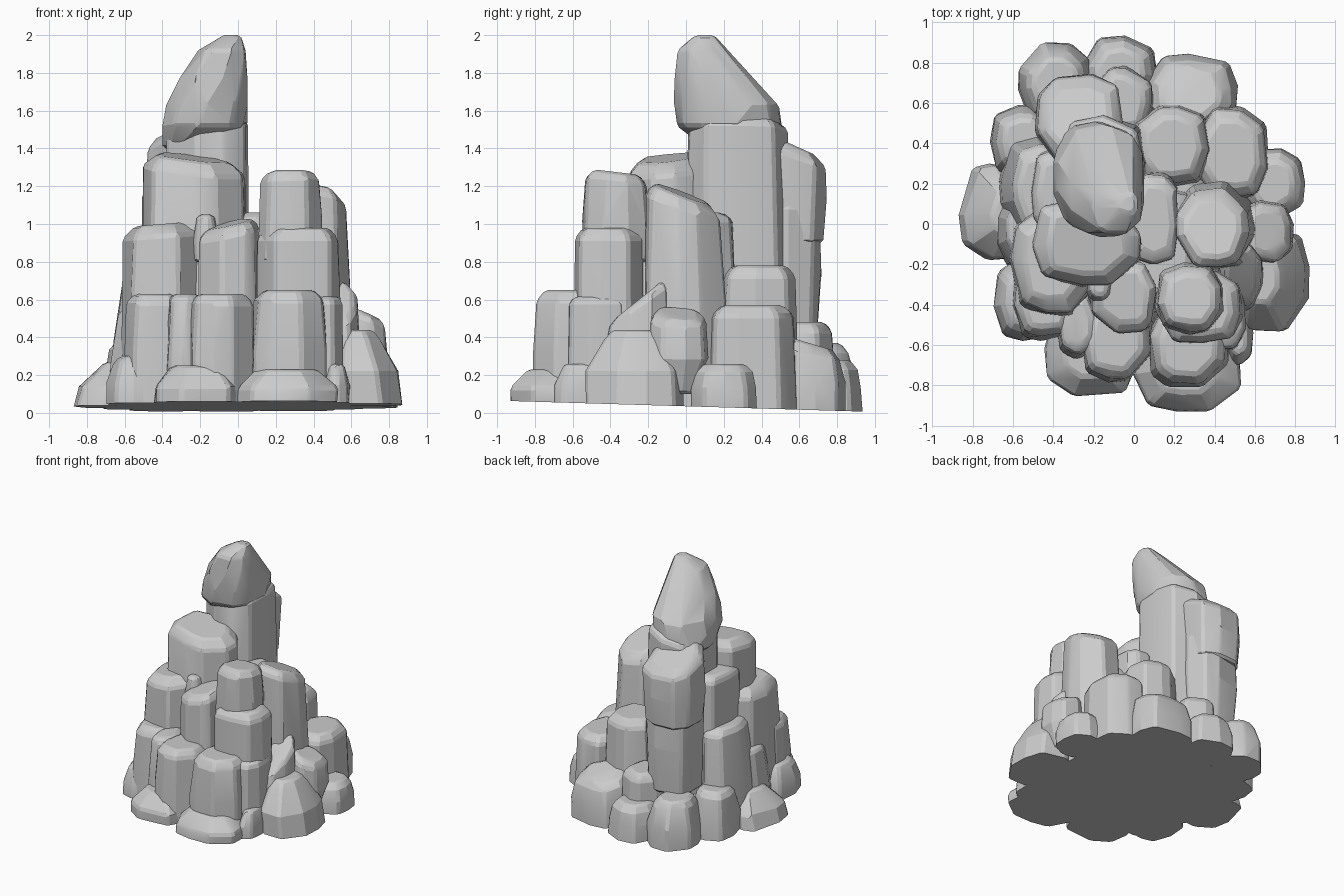
import bpy
import bmesh
import math
import random
from mathutils import Vector

random.seed(11)
cube = bpy.data.objects.get("Cube")
if cube:
    bpy.data.objects.remove(cube, do_unlink=True)

stone = bpy.data.materials.new("pale grey stone")
stone.use_nodes = True
GREY = (0.6, 0.6, 0.6, 1)
stone.diffuse_color = GREY
stone.node_tree.nodes["Principled BSDF"].inputs["Base Color"].default_value = GREY


def ground(y):
    """Height of the slightly tilted underside."""
    return max(0.0, 0.035 - 0.03 * y)


def outline(sides=9, power=3.1):
    """Irregular rounded-box outline that fills the square from -1 to 1."""
    turn = random.uniform(0, math.tau)
    pts = []
    for i in range(sides):
        a = turn + math.tau * (i + random.uniform(-0.28, 0.28)) / sides
        c, s = math.cos(a), math.sin(a)
        r = (abs(c) ** power + abs(s) ** power) ** (-1 / power)
        pts.append((r * c, r * s))
    for_axis = []
    for values in zip(*pts):
        low, high = min(values), max(values)
        for_axis.append([2 * (v - low) / (high - low) - 1 for v in values])
    return list(zip(*for_axis))


def hull_object(name, points):
    """Convex stone around the points, with worn edges."""
    bm = bmesh.new()
    for p in points:
        bm.verts.new(p)
    bmesh.ops.convex_hull(bm, input=bm.verts[:])
    loose = [v for v in bm.verts if not v.link_faces]
    bmesh.ops.delete(bm, geom=loose, context='VERTS')
    bmesh.ops.dissolve_limit(bm, angle_limit=0.07, verts=bm.verts[:], edges=bm.edges[:])
    worn = [e for e in bm.edges if len(e.link_faces) == 2
            and e.calc_face_angle(0) > 0.55
            and any(v.co.z > ground(v.co.y) + 0.01 for v in e.verts)]
    bmesh.ops.bevel(bm, geom=worn, offset=0.016, segments=1, profile=0.5,
                    affect='EDGES', clamp_overlap=True)
    bmesh.ops.recalc_face_normals(bm, faces=bm.faces[:])
    mesh = bpy.data.meshes.new(name)
    bm.to_mesh(mesh)
    bm.free()
    mesh.materials.append(stone)
    obj = bpy.data.objects.new(name, mesh)
    bpy.context.collection.objects.link(obj)
    bpy.ops.object.select_all(action='DESELECT')
    obj.select_set(True)
    bpy.context.view_layer.objects.active = obj
    bpy.ops.object.shade_smooth_by_angle(angle=math.radians(18))


def rock(name, x, y, rx, ry, top, bottom=None, taper=0.93, slope=(0, 0), lean=(0, 0), foot=0.9):
    """Blocky boulder; without a bottom height it stands on the ground."""
    shape = outline()
    base = ground(y) if bottom is None else bottom
    height = top - base
    round_off = min(0.28 * min(rx, ry), 0.35 * height)
    levels = [(0, 1 if bottom is None else foot), (0.45, 1.0),
              (1 - round_off / height, taper), (1, taper * 0.74)]
    points = []
    for t, size in levels:
        for u, v in shape:
            wobble = 1 if t == 0 else random.uniform(0.94, 1.03)
            px = u * rx * size * wobble
            py = v * ry * size * wobble
            pz = base + t * height + t * t * (slope[0] * px + slope[1] * py)
            px += x + lean[0] * t
            py += y + lean[1] * t
            if t == 0 and bottom is None:
                pz = ground(py)
            points.append(Vector((px, py, pz)))
    hull_object(name, points)


# Filling between the stones
rock("inner_base", 0, 0, 0.6, 0.66, 0.32)
rock("inner_middle", 0, -0.02, 0.5, 0.5, 0.52)
rock("inner_core", 0, -0.11, 0.42, 0.32, 0.92)

# Spire: leaning cap stone on two tall columns
cap_rings = [(1.40, -0.27, 0.30, 0.13, 0.19), (1.52, -0.175, 0.23, 0.225, 0.28),
             (1.63, -0.165, 0.215, 0.215, 0.28), (1.77, -0.13, 0.135, 0.18, 0.195),
             (1.92, -0.085, 0.085, 0.125, 0.13), (2.0, -0.03, 0.10, 0.045, 0.05)]
hull_object("spire_cap", [Vector((cx + u * rx, cy + v * ry, z))
                          for z, cx, cy, rx, ry in cap_rings for u, v in outline(10, 2.4)])
rock("spire_column", -0.16, 0.27, 0.225, 0.28, 1.56, taper=0.96, slope=(0.2, 0))
rock("back_column_head", -0.27, 0.52, 0.22, 0.23, 1.44, 0.9, taper=0.97, slope=(0, -0.45))
rock("back_column_trunk", -0.26, 0.5, 0.2, 0.215, 1.15, 0.35, taper=1.0)

# Upper columns
rock("left_column", -0.235, -0.09, 0.275, 0.23, 1.35, taper=0.97, slope=(-0.12, 0.1))
rock("left_column_back", -0.37, 0.16, 0.15, 0.24, 1.2)
rock("right_column", 0.39, 0, 0.21, 0.225, 1.16, taper=0.88, slope=(-0.1, -0.38),
     lean=(0, -0.02))
rock("center_column", 0.1, 0.02, 0.13, 0.25, 1.06)
rock("front_pillar", 0.275, -0.37, 0.17, 0.175, 1.275, 0.8, slope=(0, -0.12), foot=1)
rock("front_pillar_base", 0.32, -0.41, 0.225, 0.19, 0.98, taper=0.97)

# Middle ring of blocks
rock("front_block", -0.05, -0.36, 0.17, 0.19, 1.0, taper=0.96, slope=(0.25, 0.1))
rock("left_front_block", -0.4, -0.18, 0.22, 0.28, 1.0, taper=0.93, slope=(0.08, 0))
rock("small_wedge", -0.17, -0.31, 0.07, 0.08, 1.05, 0.8, taper=0.7)
rock("left_wall", -0.52, 0.17, 0.16, 0.27, 0.8, taper=0.83, lean=(0.05, 0))
rock("back_right_block", 0.19, 0.39, 0.2, 0.21, 0.78)
rock("right_back_block", 0.48, 0.35, 0.19, 0.235, 0.57, taper=0.95)
rock("right_shard", 0.53, -0.28, 0.12, 0.19, 0.6, taper=0.85, slope=(0, 0.8), lean=(0, 0.03))
rock("right_stone", 0.66, -0.04, 0.13, 0.16, 0.53, 0.1, slope=(-0.4, -0.1), foot=0.5)
rock("back_block", -0.06, 0.61, 0.16, 0.18, 0.48)

# Lower front blocks
rock("front_left_step", -0.44, -0.38, 0.17, 0.2, 0.63, taper=0.9)
rock("front_gap_stone", -0.28, -0.49, 0.11, 0.18, 0.63, taper=0.85)
rock("front_center_step", -0.09, -0.58, 0.18, 0.2, 0.63, taper=0.95)
rock("front_right_step", 0.27, -0.61, 0.2, 0.2, 0.65, taper=0.93)
rock("front_right_corner", 0.45, -0.46, 0.11, 0.17, 0.62)

# Foot stones around the base
rock("foot_front_left", -0.21, -0.63, 0.235, 0.225, 0.25, taper=0.82)
rock("foot_front_right", 0.26, -0.71, 0.265, 0.22, 0.23, taper=0.82)
rock("foot_front_corner", 0.52, -0.56, 0.07, 0.14, 0.26, taper=0.7)
rock("foot_left_front", -0.54, -0.38, 0.155, 0.2, 0.3, taper=0.8)
rock("foot_left", -0.68, 0.06, 0.19, 0.24, 0.27, taper=0.6, lean=(0.06, 0))
rock("left_cheek", -0.57, -0.02, 0.12, 0.2, 0.55, taper=0.8, lean=(0.03, 0))
rock("foot_left_back", -0.55, 0.41, 0.165, 0.18, 0.38, taper=0.8)
rock("foot_back_left", -0.39, 0.69, 0.185, 0.21, 0.37, taper=0.8)
rock("foot_back", -0.07, 0.75, 0.185, 0.185, 0.28, taper=0.86)
rock("foot_back_right", 0.28, 0.65, 0.23, 0.195, 0.37, taper=0.88, slope=(0, -0.3))
rock("foot_right_back", 0.69, 0.2, 0.155, 0.175, 0.26, taper=0.88)
rock("foot_right", 0.68, -0.27, 0.19, 0.26, 0.44, taper=0.62, lean=(-0.05, 0))
